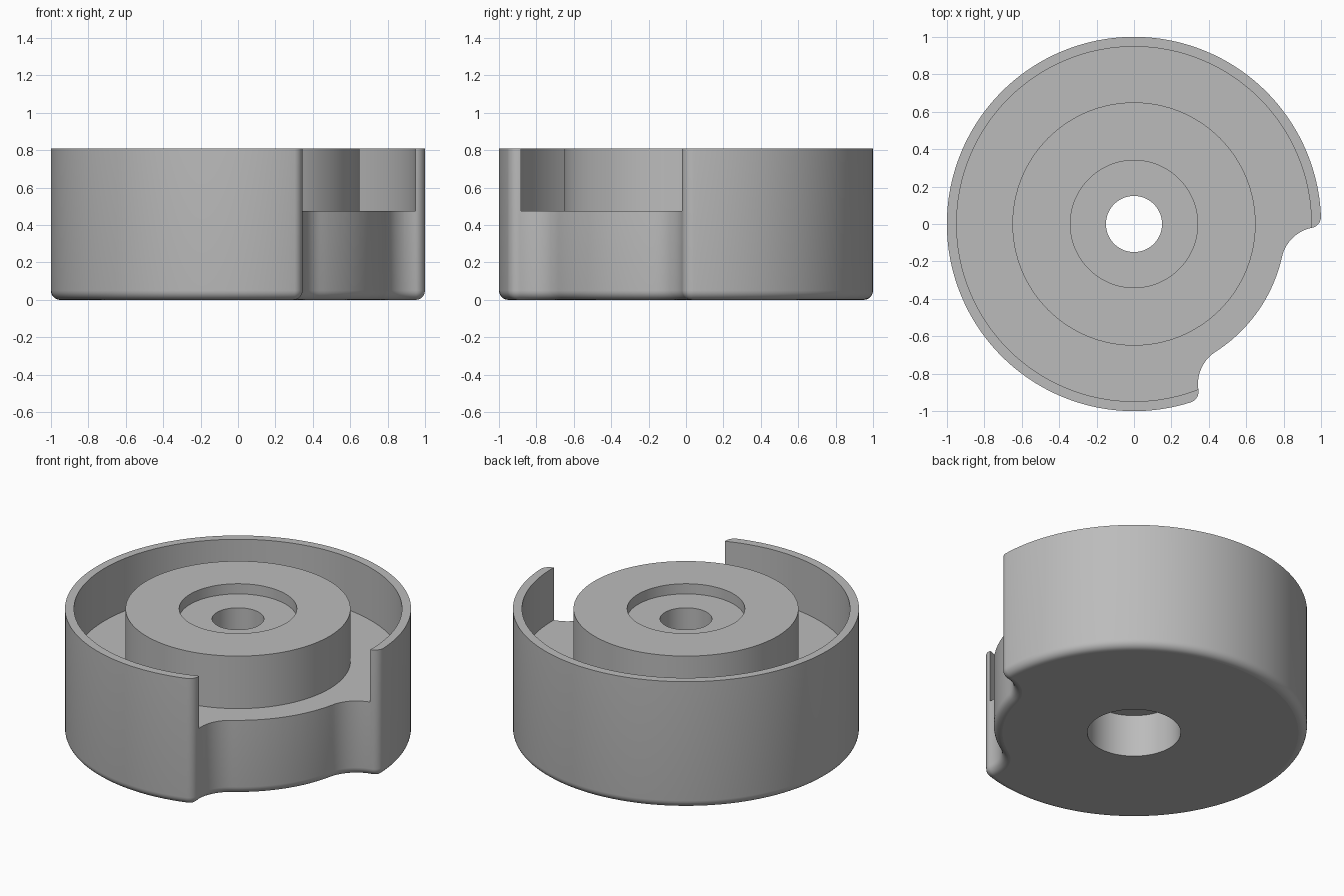
import bpy, bmesh
from math import sin, cos, pi, radians, acos, atan2
from mathutils import Vector

cube = bpy.data.objects.get("Cube")
if cube:
    bpy.data.objects.remove(cube, do_unlink=True)

HEIGHT, FILLET = 0.81, 0.05
AXIS = radians(-35)          # middle of the notch in the side wall

grey = bpy.data.materials.new("plain grey")
grey.use_nodes = True
colour = (0.5, 0.5, 0.5, 1)
grey.diffuse_color = colour
grey.node_tree.nodes["Principled BSDF"].inputs["Base Color"].default_value = colour


def polar(r, a):
    return Vector((r * cos(a), r * sin(a)))


def arc(centre, r, a0, a1, n):
    return [centre + polar(r, a0 + (a1 - a0) * i / n) for i in range(n + 1)]


def outline(d):
    """Notched disc outline, moved inward by d; the notch is centred on +x."""
    inner, scoop, tip = 0.81, 0.205, 0.06
    ts = radians(22.4)
    rs, rt = inner + scoop, 1 - tip
    tt = ts + acos((rs**2 + rt**2 - (scoop + tip)**2) / (2 * rs * rt))
    cs, ct = polar(rs, ts), polar(rt, tt)
    to_scoop = atan2(cs.y - ct.y, cs.x - ct.x)
    half = arc(Vector((0, 0)), inner - d, 0, ts, 12)
    half += arc(cs, scoop + d, ts + pi, to_scoop + pi, 14)[1:]
    half += arc(ct, tip - d, to_scoop, tt, 12)[1:]
    half += arc(Vector((0, 0)), 1 - d, tt, pi, 72)[1:]
    mirrored = [Vector((p.x, -p.y)) for p in half[-2:0:-1]]
    return half + mirrored


def make_object(name, bm):
    bmesh.ops.recalc_face_normals(bm, faces=bm.faces)
    mesh = bpy.data.meshes.new(name)
    bm.to_mesh(mesh)
    bm.free()
    mesh.materials.append(grey)
    obj = bpy.data.objects.new(name, mesh)
    bpy.context.collection.objects.link(obj)
    return obj


def bridge(bm, a, b):
    for i in range(len(a)):
        j = (i + 1) % len(a)
        bm.faces.new((a[i], a[j], b[j], b[i]))


def lathe(name, profile, closed, n=128):
    """Solid of revolution; an open profile is capped at both ends."""
    bm = bmesh.new()
    rings = [[bm.verts.new((*polar(r, 2 * pi * i / n), z)) for i in range(n)]
             for r, z in profile]
    for a, b in zip(rings, rings[1:]):
        bridge(bm, a, b)
    if closed:
        bridge(bm, rings[-1], rings[0])
    else:
        bm.faces.new(rings[0])
        bm.faces.new(rings[-1])
    return make_object(name, bm)


# Notched body with a rounded bottom edge
bm = bmesh.new()
levels = [(FILLET * (1 - sin(a)), FILLET * (1 - cos(a)))
          for a in (pi / 2 * i / 6 for i in range(7))] + [(0, HEIGHT)]
rings = []
for d, z in levels:
    ring = []
    for p in outline(d):
        x, y = p.x, p.y
        ring.append(bm.verts.new((x * cos(AXIS) - y * sin(AXIS),
                                  x * sin(AXIS) + y * cos(AXIS), z)))
    rings.append(ring)
for a, b in zip(rings, rings[1:]):
    bridge(bm, a, b)
bm.faces.new(rings[0])
bm.faces.new(rings[-1])
body = make_object("notched_cup_body", bm)

# Ring channel between hub and wall, and the stepped centre bore
cutters = [
    lathe("channel_cutter", [(0.65, 0.475), (0.948, 0.475), (0.948, 1), (0.65, 1)], True),
    lathe("bore_cutter", [(0.27, -0.1), (0.27, 0.27), (0.15, 0.27),
                          (0.15, 0.745), (0.34, 0.745), (0.34, 1)], False),
]
bpy.ops.object.select_all(action='DESELECT')
bpy.context.view_layer.objects.active = body
body.select_set(True)
for cutter in cutters:
    cutter.hide_render = True
    mod = body.modifiers.new(cutter.name, 'BOOLEAN')
    mod.operation = 'DIFFERENCE'
    mod.solver = 'EXACT'
    mod.object = cutter
    bpy.ops.object.modifier_apply(modifier=mod.name)
    bpy.data.objects.remove(cutter, do_unlink=True)

# Smooth curved walls, flat level faces
bpy.ops.object.shade_smooth_by_angle(angle=radians(30))
for face in body.data.polygons:
    face.material_index = 0
    if abs(face.normal.z) > 0.999:
        face.use_smooth = False
